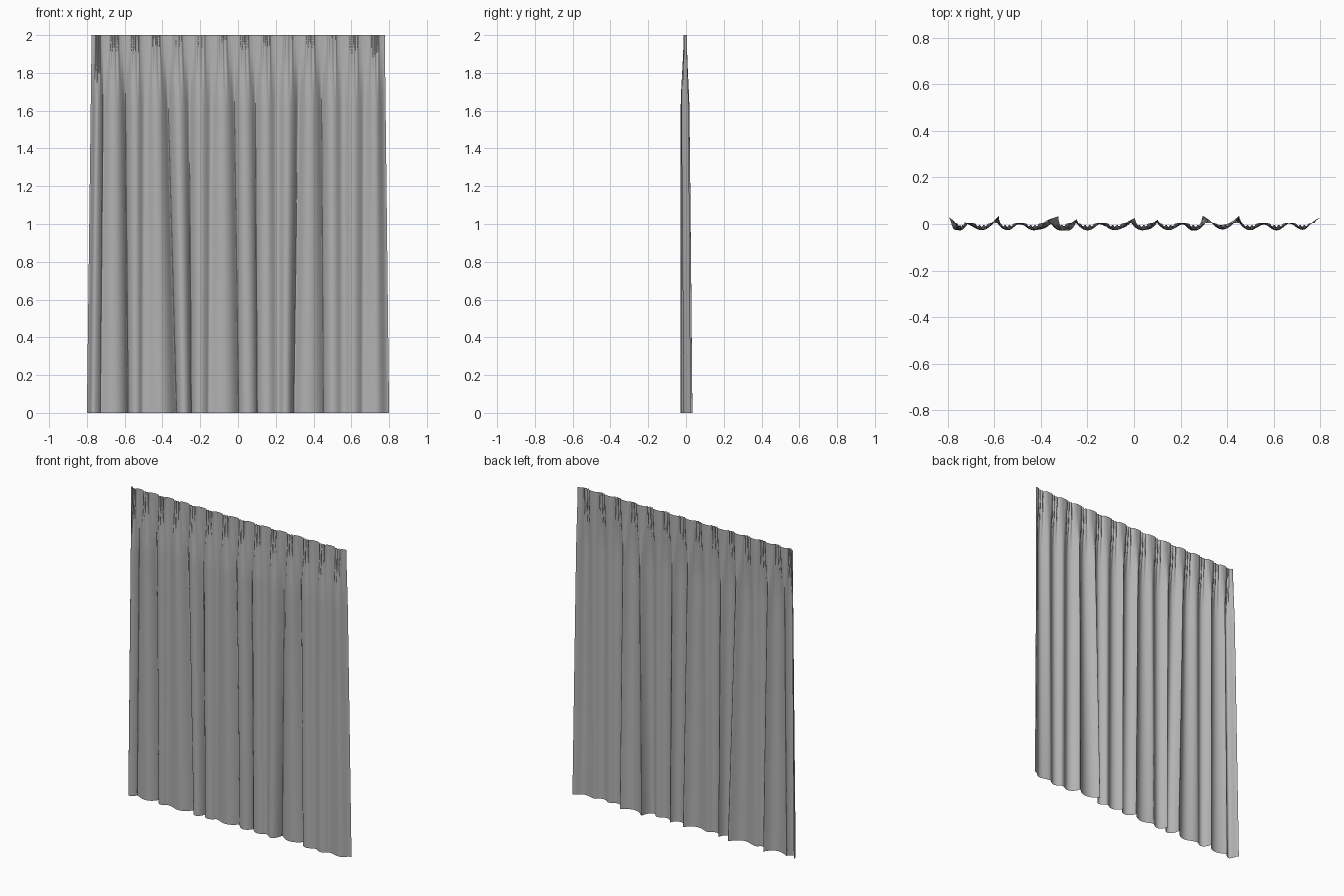
import bpy, bmesh, math

if "Cube" in bpy.data.objects:
    bpy.data.objects.remove(bpy.data.objects["Cube"])

# Back grooves between pleats: (x at top, x at hem, y at hem, narrowing of the groove)
grooves = [
    (-0.775, -0.80, 0.030, 0.0), (-0.71, -0.73, 0.006, 0.013),
    (-0.60, -0.58, 0.034, 0.016), (-0.49, -0.50, -0.002, 0.003),
    (-0.38, -0.325, 0.033, 0.014), (-0.26, -0.247, 0.020, 0.012),
    (-0.14, -0.155, 0.000, 0.008), (-0.025, 0.004, 0.025, 0.016),
    (0.09, 0.102, 0.018, 0.015), (0.205, 0.21, -0.002, 0.003),
    (0.325, 0.295, 0.034, 0.012), (0.44, 0.452, 0.034, 0.016),
    (0.555, 0.56, -0.003, 0.003), (0.67, 0.66, 0.002, 0.006),
    (0.777, 0.80, 0.025, 0.0)]
# Front crest depth at the hem, one per pleat
crests = [-0.026, -0.020, -0.022, -0.024, -0.029, -0.024, -0.022,
          -0.024, -0.022, -0.028, -0.004, -0.022, -0.024, -0.012]
PER, ROWS = 32, 56


def lerp(a, b, t):
    return a + (b - a) * t


def smooth(t):
    t = max(0.0, min(1.0, t))
    return t * t * (3 - 2 * t)


def cloth_point(i, s, h):
    """Point on pleat i, at fraction s across it and height h (0 hem, 1 heading)."""
    a, b = grooves[i], grooves[i + 1]
    drop = smooth((1 - h) / 0.2)                   # how far the pinch has opened
    slant = 1 - h
    xa, xb = lerp(a[0], a[1], slant), lerp(b[0], b[1], slant)
    # open fold: broad rounded front, narrow groove behind
    x = lerp(xa, xb, s)
    narrow = lerp(a[3], b[3], smooth(s))
    x -= narrow * drop * (0.6 + 0.4 * slant) * math.sin(2 * math.pi * s)
    hem = lerp(a[2], b[2], smooth(s))
    back = lerp(0.002 + 0.3 * hem, hem, slant ** 0.8)
    front = lerp(-0.028, crests[i], slant)
    crest = 0.5 - 0.5 * math.cos(2 * math.pi * s)
    y_open = lerp(back, front, crest)
    # pinched heading: flat web with a narrow three-finger pleat
    d = s - 0.5
    env = math.exp(-(d / 0.26) ** 4)
    y_top = 0.005 - env * (0.013 + 0.005 * math.cos(6 * math.pi * d / 0.5))
    return x, lerp(y_top, y_open, drop), 2 * h


# Curtain sheet: rows from hem to heading, denser near the pinched heading
bm = bmesh.new()
rows = []
for r in range(ROWS + 1):
    h = 1 - (1 - r / ROWS) ** 1.6
    row = [bm.verts.new(cloth_point(i, k / PER, h))
           for i in range(len(crests)) for k in range(PER)]
    row.append(bm.verts.new(cloth_point(len(crests) - 1, 1.0, h)))
    rows.append(row)
for lo, hi in zip(rows, rows[1:]):
    for k in range(len(lo) - 1):
        bm.faces.new((lo[k], lo[k + 1], hi[k + 1], hi[k])).smooth = True
mesh = bpy.data.meshes.new("curtain")
bm.to_mesh(mesh)
bm.free()

# Mid-grey cloth
cloth = bpy.data.materials.new("grey_cloth")
cloth.diffuse_color = (0.45, 0.45, 0.45, 1)
cloth.use_nodes = True
cloth.node_tree.nodes["Principled BSDF"].inputs["Base Color"].default_value = cloth.diffuse_color
mesh.materials.append(cloth)
curtain = bpy.data.objects.new("curtain", mesh)
bpy.context.collection.objects.link(curtain)
